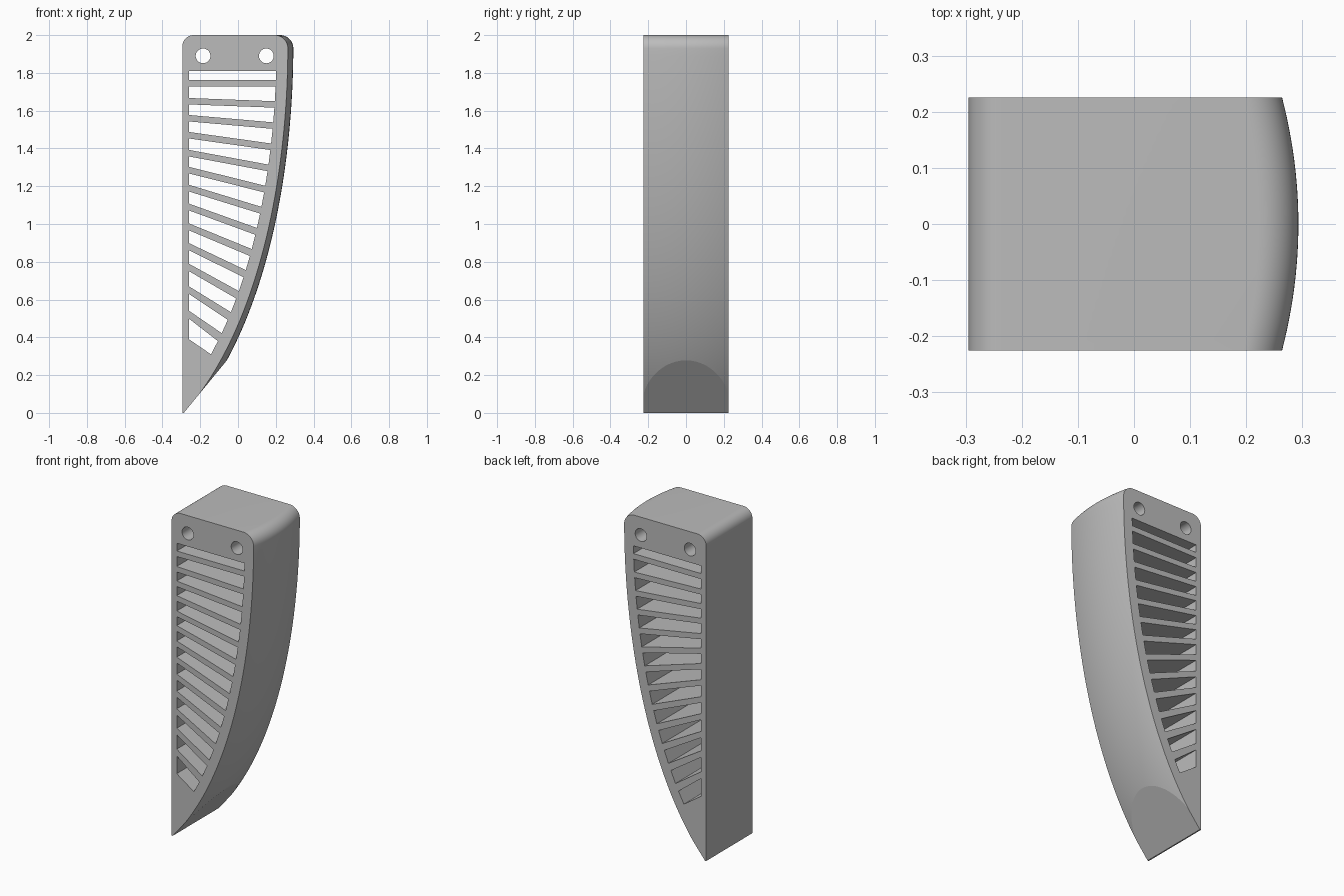
import bpy, bmesh, math
from mathutils import Vector
from mathutils.geometry import interpolate_bezier

if "Cube" in bpy.data.objects:
    bpy.data.objects.remove(bpy.data.objects["Cube"], do_unlink=True)

HALF, LEFT, TOP, CROWN = 0.225, -0.295, 2.0, 0.029
WALL, SLOT_LEFT = 0.06, -0.26

grey = bpy.data.materials.new("plain grey")
grey.use_nodes = True
grey.diffuse_color = (0.5, 0.5, 0.5, 1)
grey.node_tree.nodes["Principled BSDF"].inputs["Base Color"].default_value = (0.5, 0.5, 0.5, 1)


def make_object(name, bm):
    bmesh.ops.recalc_face_normals(bm, faces=bm.faces)
    mesh = bpy.data.meshes.new(name)
    bm.to_mesh(mesh)
    bm.free()
    mesh.materials.append(grey)
    obj = bpy.data.objects.new(name, mesh)
    bpy.context.collection.objects.link(obj)
    return obj


def loft(bm, profiles):
    """Skin a list of (y, [(x, z)...]) sections and cap both ends."""
    rings = [[bm.verts.new((x, y, z)) for x, z in pts] for y, pts in profiles]
    n = len(rings[0])
    for a, b in zip(rings, rings[1:]):
        for i in range(n):
            j = (i + 1) % n
            bm.faces.new((a[i], a[j], b[j], b[i]))
    bm.faces.new(rings[0])
    bm.faces.new(rings[-1])


def arc(cx, cz, r, start, end, steps):
    angles = [math.radians(start + (end - start) * i / steps) for i in range(steps + 1)]
    return [(cx + r * math.cos(a), cz + r * math.sin(a)) for a in angles]


# Curved outer edge, running from the tip up to the top corner
edge = interpolate_bezier(Vector((-0.285, 0)), Vector((0.12, 0.46)),
                          Vector((0.262, 1.27)), Vector((0.264, 1.93)), 48)
edge = [Vector(p[:2]) for p in edge]
normals = []
for i in range(len(edge)):
    t = (edge[min(i + 1, len(edge) - 1)] - edge[max(i - 1, 0)]).normalized()
    normals.append(Vector((t.y, -t.x)))


def section(bulge):
    pts = [(LEFT, 0)]
    for p, n in zip(edge, normals):
        q = p + n * bulge
        pts.append((q.x, max(q.y, 0)))
    pts += arc(0.194 + bulge, TOP - 0.07, 0.07, 0, 90, 12)[1:]
    pts += arc(LEFT + 0.06, TOP - 0.06, 0.06, 90, 180, 12)
    return pts


# Body with a crowned outer face
bm = bmesh.new()
steps = 24
sections = []
for i in range(steps + 1):
    u = 2 * i / steps - 1
    sections.append((u * HALF, section(CROWN * (1 - u * u))))
loft(bm, sections)
body = make_object("finger_body", bm)


def slot_right(z):
    """Inner side of the curved wall at height z."""
    inner = [p - n * WALL for p, n in zip(edge, normals)]
    for a, b in zip(inner, inner[1:]):
        if a.y <= z <= b.y:
            return a.x + (b.x - a.x) * (z - a.y) / (b.y - a.y)
    return inner[-1].x


# Cutters: slots between the slats, two mounting holes, flat tip
cut = bmesh.new()


def cut_through(pts):
    loft(cut, [(-0.4, pts), (0.4, pts)])


slat_left = [1.745, 1.65, 1.56, 1.47, 1.375, 1.285, 1.19, 1.09, 0.985, 0.88, 0.77, 0.65, 0.52]
upper_l = upper_r = 1.81
for i in range(len(slat_left) + 1):
    if i < len(slat_left):
        zl, zr = slat_left[i], 1.745 - 0.112 * i
        half = 0.017 * math.hypot(1, (zl - zr) / (slot_right(zr) - SLOT_LEFT))
    else:
        zl, zr, half = 0.39, 0.31, 0
    low_l, low_r = zl + half, zr + half
    cut_through([(SLOT_LEFT, low_l), (slot_right(low_r), low_r),
                 (slot_right(upper_r), upper_r), (SLOT_LEFT, upper_l)])
    upper_l, upper_r = zl - half, zr - half

for x in (-0.185, 0.15):
    cut_through(arc(x, 1.89, 0.039, 0, 352.5, 47))

cut_through([(-0.287 + 0.82 * z, z) for z in (-0.1, 0.5)] + [(0.6, 0.5), (0.6, -0.1)])
cutter = make_object("slot_cutter", cut)
cutter.hide_render = True

# Cut the openings and keep only the finished body
mod = body.modifiers.new("openings", "BOOLEAN")
mod.operation = "DIFFERENCE"
mod.solver = "EXACT"
mod.object = cutter
bpy.ops.object.select_all(action="DESELECT")
bpy.context.view_layer.objects.active = body
body.select_set(True)
bpy.ops.object.modifier_apply(modifier=mod.name)
bpy.data.objects.remove(cutter, do_unlink=True)
bpy.ops.object.shade_smooth_by_angle(angle=math.radians(9))
